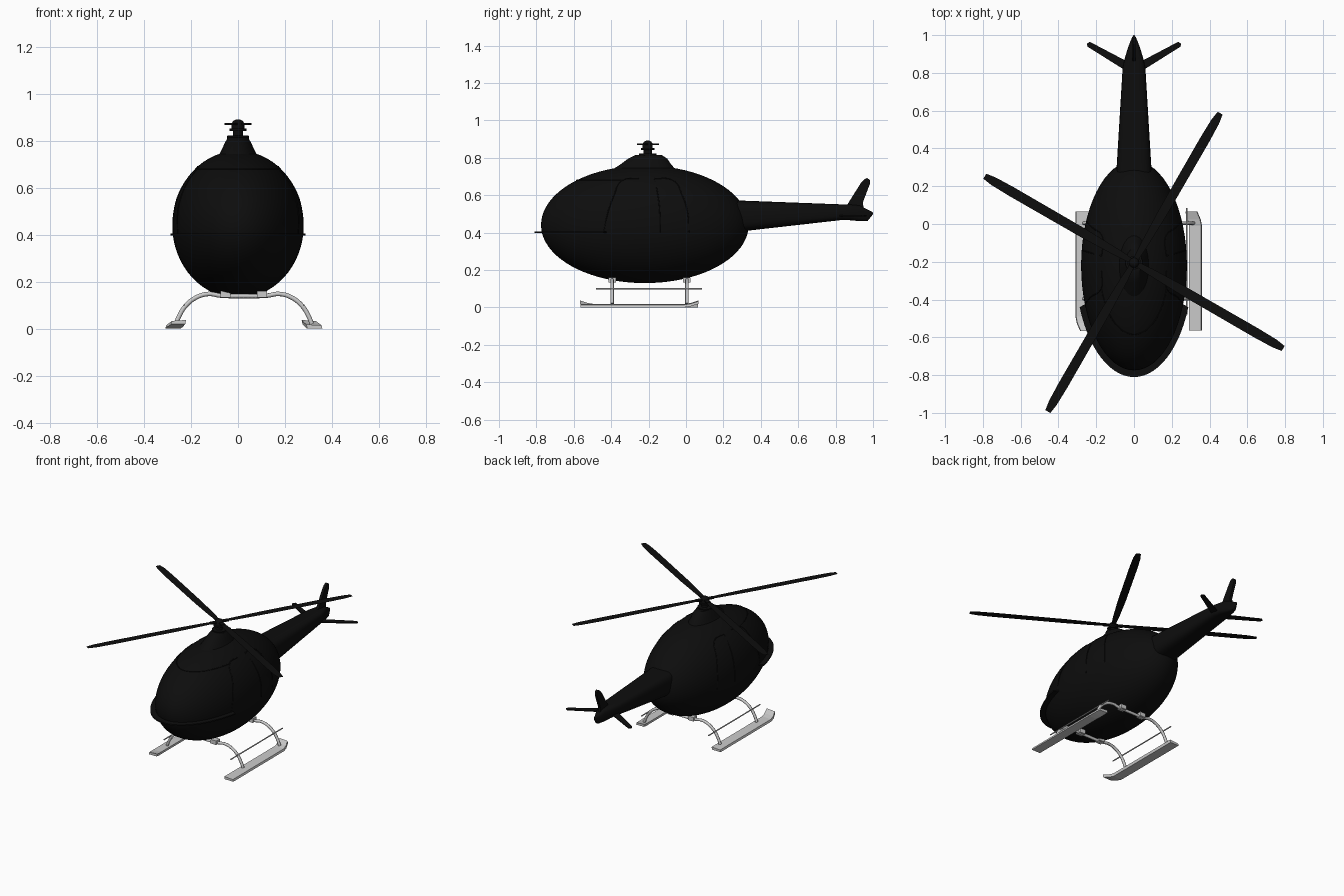
import bpy, bmesh, math
from mathutils import Matrix

if "Cube" in bpy.data.objects:
    bpy.data.objects.remove(bpy.data.objects["Cube"])

black = bpy.data.materials.new("black_paint")
black.diffuse_color = (0.004, 0.004, 0.004, 1)
black.use_nodes = True
black.node_tree.nodes["Principled BSDF"].inputs["Base Color"].default_value = black.diffuse_color

CY, CZ = -0.22, 0.44          # cabin centre
RX, RY = 0.28, 0.555          # cabin radii


def finish(bm, name, mat=black, smooth=True):
    bmesh.ops.recalc_face_normals(bm, faces=bm.faces)
    me = bpy.data.meshes.new(name)
    bm.to_mesh(me)
    bm.free()
    ob = bpy.data.objects.new(name, me)
    bpy.context.collection.objects.link(ob)
    if mat:
        me.materials.append(mat)
    if smooth:
        bpy.ops.object.select_all(action='DESELECT')
        ob.select_set(True)
        bpy.context.view_layer.objects.active = ob
        bpy.ops.object.shade_smooth_by_angle(angle=math.radians(35))
    return ob


def loft(name, rings, place, n=32, power=1.0, mat=black):
    """Skin rings of (t, u0, v0, u_half, v_half); place maps (t, u, v) to xyz."""
    bm = bmesh.new()
    loops = []
    sgn = lambda a: math.copysign(abs(a) ** power, a)
    for t, u0, v0, hu, hv in rings:
        loops.append([bm.verts.new(place(t, u0 + hu * sgn(math.cos(2 * math.pi * i / n)),
                                         v0 + hv * sgn(math.sin(2 * math.pi * i / n)))) for i in range(n)])
    for a, b in zip(loops, loops[1:]):
        for i in range(n):
            bm.faces.new((a[i], a[(i + 1) % n], b[(i + 1) % n], b[i]))
    bm.faces.new(loops[0])
    bm.faces.new(loops[-1])
    return finish(bm, name, mat)


def plate(name, pts, thick=None, mat=black):
    """Polygon of xyz points, optionally thickened by a vector."""
    bm = bmesh.new()
    f = bm.faces.new([bm.verts.new(p) for p in pts])
    if thick:
        r = bmesh.ops.extrude_face_region(bm, geom=[f], use_keep_orig=True)
        bmesh.ops.translate(bm, vec=thick, verts=[v for v in r['geom'] if isinstance(v, bmesh.types.BMVert)])
    return finish(bm, name, mat, smooth=False)


def tube(name, pts, radius, mat=None, smooth=True):
    cu = bpy.data.curves.new(name, 'CURVE')
    cu.dimensions = '3D'
    cu.bevel_depth, cu.bevel_resolution, cu.use_fill_caps = radius, 2, True
    cu.resolution_u = 6
    sp = cu.splines.new('BEZIER')
    sp.bezier_points.add(len(pts) - 1)
    for b, p in zip(sp.bezier_points, pts):
        b.co = p
        b.handle_left_type = b.handle_right_type = 'AUTO' if smooth else 'VECTOR'
    ob = bpy.data.objects.new(name, cu)
    bpy.context.collection.objects.link(ob)
    if mat:
        cu.materials.append(mat)
    return ob


def box(name, c, s, mat=None, rot=0):
    bm = bmesh.new()
    bmesh.ops.create_cube(bm, size=1)
    bmesh.ops.scale(bm, vec=s, verts=bm.verts)
    bmesh.ops.transform(bm, matrix=Matrix.Translation(c) @ Matrix.Rotation(rot, 4, 'Z'), verts=bm.verts)
    return finish(bm, name, mat, smooth=False)


# Egg-shaped cabin, slightly taller above its waist
def rz(dz):
    return 0.318 if dz > 0 else 0.31


bm = bmesh.new()
bmesh.ops.create_uvsphere(bm, u_segments=64, v_segments=40, radius=1)
for v in bm.verts:
    v.co = (v.co.x * RX, CY + v.co.y * RY, CZ + v.co.z * rz(v.co.z))
finish(bm, "cabin")

# Flat crescent lip around the nose
N = 40
a0 = math.asin(0.22 / 0.59)
arc = [math.pi + a0 + (math.pi - 2 * a0) * i / N for i in range(N + 1)]
bm = bmesh.new()
rows = []
for a in arc:
    c, s = math.cos(a), math.sin(a)
    rows.append([bm.verts.new((k * c, CY + m * s, z)) for k, m, z in
                 ((0.265, 0.53, 0.397), (0.31, 0.59, 0.397), (0.31, 0.59, 0.405), (0.265, 0.53, 0.405))])
for p, q in zip(rows, rows[1:]):
    for i in range(4):
        bm.faces.new((p[i], p[(i + 1) % 4], q[(i + 1) % 4], q[i]))
bm.faces.new(rows[0])
bm.faces.new(rows[-1])
finish(bm, "nose_lip")


# Raised door seams following the cabin surface
def on_cabin(y, z, side):
    k = 1 - ((y - CY) / RY) ** 2 - ((z - CZ) / rz(z - CZ)) ** 2
    return (side * RX * math.sqrt(max(k, 0)), y, z)


door_lines = {
    "front_door_seam": [(-0.44, 0.4), (-0.42, 0.5), (-0.385, 0.6), (-0.34, 0.68), (-0.25, 0.69)],
    "middle_door_seam": [(-0.17, 0.69), (-0.15, 0.6), (-0.14, 0.5), (-0.14, 0.4)],
    "rear_door_seam": [(-0.17, 0.69), (-0.07, 0.68), (-0.02, 0.6), (0.01, 0.5), (0.015, 0.4)],
}
for name, line in door_lines.items():
    for side in (-1, 1):
        tube(name, [on_cabin(y, z, side) for y, z in line], 0.003, black)

# Windshield top seam
k = math.sqrt(1 - (0.24 / 0.318) ** 2)
tube("windshield_seam", [(RX * k * math.cos(a), CY + RY * k * math.sin(a), 0.68)
                         for a in [math.pi * (1.1 + 0.08 * i) for i in range(11)]], 0.003, black)

# Mast fairing on the roof
loft("mast_fairing", [(0.68, 0, -0.235, 0.115, 0.22), (0.735, 0, -0.225, 0.083, 0.172),
                      (0.765, 0, -0.215, 0.068, 0.135), (0.795, 0, -0.205, 0.055, 0.105),
                      (0.815, 0, -0.2, 0.042, 0.07)],
     lambda t, u, v: (u, v, t))

# Rotor mast and hub
loft("rotor_mast", [(0.8, 0, 0, 0.046, 0.046), (0.822, 0, 0, 0.046, 0.046), (0.823, 0, 0, 0.022, 0.022),
                    (0.842, 0, 0, 0.022, 0.022), (0.843, 0, 0, 0.036, 0.036), (0.852, 0, 0, 0.036, 0.036),
                    (0.853, 0, 0, 0.027, 0.027), (0.875, 0, 0, 0.027, 0.027), (0.886, 0, 0, 0.02, 0.02),
                    (0.892, 0, 0, 0.008, 0.008)],
     lambda t, u, v: (u, v - 0.205, t), n=20)

# Four paper-thin blades with their grips
blade = [(0.03, 0.014), (0.1, 0.019), (0.3, 0.025), (0.75, 0.026), (0.86, 0.023), (0.912, 0.015)]
for i in range(4):
    a = math.radians(60 + 90 * i)
    c, s = math.cos(a), math.sin(a)
    outline = blade + [(r, -w) for r, w in reversed(blade)]
    plate("rotor_blade", [(r * c - w * s, -0.203 + r * s + w * c, 0.873) for r, w in outline])
    box("blade_grip", (0.035 * c, -0.203 + 0.035 * s, 0.872), (0.05, 0.026, 0.009), black, a)

# Tail boom with pointed end
boom = [(0.15, 0, 0.49, 0.1, 0.088), (0.3, 0, 0.489, 0.092, 0.082), (0.83, 0, 0.509, 0.06, 0.042),
        (0.88, 0, 0.508, 0.048, 0.042), (0.93, 0, 0.503, 0.033, 0.042),
        (0.97, 0, 0.492, 0.018, 0.031), (0.99, 0, 0.5, 0.009, 0.014), (1.0, 0, 0.503, 0.002, 0.004)]
loft("tail_boom", boom, lambda t, u, v: (u, t, v), n=24, power=0.6)

# Upright fin and flat stabilisers
plate("tail_fin", [(-0.009, y, z) for y, z in
                   ((0.85, 0.53), (0.875, 0.57), (0.935, 0.665), (0.952, 0.684), (0.968, 0.692),
                    (0.983, 0.682), (0.983, 0.66), (0.945, 0.56), (0.95, 0.53))], (0.018, 0, 0))
for side in (-1, 1):
    plate("stabiliser", [(side * x, y, 0.487) for x, y in
                         ((0.02, 0.79), (0.06, 0.822), (0.245, 0.938), (0.25, 0.953), (0.235, 0.965),
                          (0.06, 0.873), (0.02, 0.85))], (0, 0, 0.006))

# Landing gear, centred slightly off to the right
GX, GY = 0.025, -0.25
half = [(0.1, 0.141), (0.15, 0.148), (0.205, 0.132), (0.25, 0.095), (0.275, 0.055), (0.29, 0.02)]
path = [(-x, z) for x, z in reversed(half)] + [(0, 0.139)] + half
for y in (-0.395, 0.005):
    tube("cross_tube", [(GX + x, y, z) for x, z in path], 0.0095)
    for side in (-1, 1):
        box("tube_clamp", (GX + side * 0.078, y, 0.147), (0.042, 0.04, 0.028))

for side in (-1, 1):
    tube("step_bar", [(GX + side * 0.255, -0.48, 0.1), (GX + side * 0.255, 0.085, 0.1)], 0.004, None, False)
    # Board with one upturned end; the other side is turned half round
    prof = [(-0.315, 0.27, 0.335, 0.003), (0.24, 0.27, 0.335, 0.003), (0.275, 0.262, 0.328, 0.009),
            (0.317, 0.25, 0.31, 0.022)]
    bm = bmesh.new()
    rows = []
    for y, xi, xo, z in prof:
        rows.append([bm.verts.new((GX + side * x, GY + side * y, z + h)) for x, h in
                     ((xi, 0), (xo, 0), (xo - 0.004, 0.014), (xi - 0.004, 0.018))])
    for p, q in zip(rows, rows[1:]):
        for i in range(4):
            bm.faces.new((p[i], p[(i + 1) % 4], q[(i + 1) % 4], q[i]))
    bm.faces.new(rows[0])
    bm.faces.new(rows[-1])
    zmin = min(v.co.z for v in bm.verts)
    bmesh.ops.translate(bm, vec=(0, 0, -zmin), verts=bm.verts)
    finish(bm, "skid", None, smooth=False)
